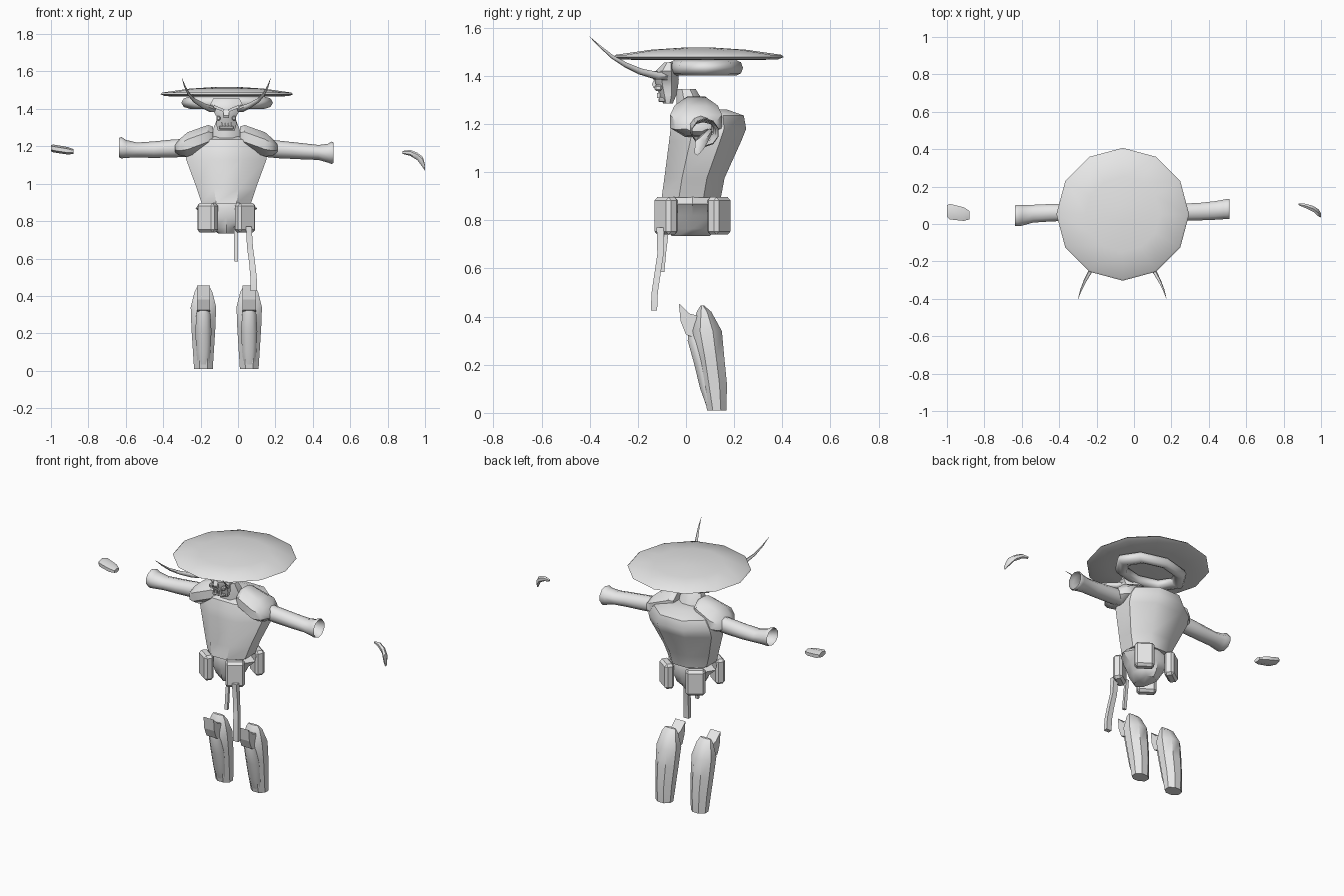
import bpy, bmesh, math
from mathutils import Matrix

C = -0.0625  # x of the body's mirror plane
grey = bpy.data.materials.new("plain grey")
grey.diffuse_color = (0.8, 0.8, 0.8, 1)


def finish(ob, name, angle=40):
    ob.name = name
    ob.data.materials.append(grey)
    bpy.ops.object.select_all(action='DESELECT')
    ob.select_set(True)
    bpy.context.view_layer.objects.active = ob
    if angle:
        bpy.ops.object.shade_smooth_by_angle(angle=math.radians(angle))
    return ob


def from_bmesh(bm, name, angle=40):
    bmesh.ops.recalc_face_normals(bm, faces=bm.faces)
    me = bpy.data.meshes.new(name)
    bm.to_mesh(me)
    bm.free()
    ob = bpy.data.objects.new(name, me)
    bpy.context.collection.objects.link(ob)
    return finish(ob, name, angle)


def loft(name, sections, n=8, axis='z', half=True, caps=(True, True), angle=40, flip=False):
    """Skin rings (position, centre u, centre v, radius u, radius v) along an axis."""
    bm = bmesh.new()
    ph = math.pi / n if half else 0
    k = 1 / math.cos(ph) if n % 4 == 0 else 1
    rings = []
    for t, cu, cv, ru, rv in sections:
        ring = []
        for i in range(n):
            a = 2 * math.pi * i / n + ph
            u, v = cu + ru * k * math.cos(a), cv + rv * k * math.sin(a)
            p = (u, v, t) if axis == 'z' else (t, u, v)
            if flip:
                p = (2 * C - p[0], p[1], p[2])
            ring.append(bm.verts.new(p))
        rings.append(ring)
    for a, b in zip(rings, rings[1:]):
        for i in range(n):
            j = (i + 1) % n
            bm.faces.new((a[i], a[j], b[j], b[i]))
    if caps[0]:
        bm.faces.new(rings[0])
    if caps[1]:
        bm.faces.new(rings[-1])
    return from_bmesh(bm, name, angle)


def box(name, loc, size, rot=0, bevel=0.0, tilt=0):
    bm = bmesh.new()
    m = (Matrix.Translation(loc) @ Matrix.Rotation(rot, 4, 'Z') @ Matrix.Rotation(tilt, 4, 'Y')
         @ Matrix.Diagonal((*size, 1)))
    bmesh.ops.create_cube(bm, size=1, matrix=m)
    if bevel:
        bmesh.ops.bevel(bm, geom=bm.edges[:], offset=bevel, segments=1, affect='EDGES')
    return from_bmesh(bm, name, 0)


def extrude_profile(name, pts, x, hx):
    """Side profile of (y, z) points given a thickness along x."""
    bm = bmesh.new()
    l, r = ([bm.verts.new((x + s * hx, y, z)) for y, z in pts] for s in (-1, 1))
    bm.faces.new(l)
    bm.faces.new(r)
    for i in range(len(pts)):
        j = (i + 1) % len(pts)
        bm.faces.new((l[i], l[j], r[j], r[i]))
    return from_bmesh(bm, name, 0)


# Wide twelve-sided hat with an oval ring beneath
loft("hat", [(z, -0.06, 0.052, r, r) for z, r in
             ((1.465, 0.22), (1.468, 0.33), (1.478, 0.355), (1.487, 0.345),
              (1.508, 0.2), (1.518, 0.05))], n=12, half=False)
bpy.ops.mesh.primitive_torus_add(major_segments=8, minor_segments=8, major_radius=0.2,
                                 minor_radius=0.045, location=(-0.058, 0.08, 1.433))
ring = bpy.context.object
ring.scale = (1, 0.64, 0.72)
finish(ring, "hat_ring", 50)

# Horned mask: skull, brow, nose, jaw and teeth
loft("skull", [(1.285, C, -0.075, 0.045, 0.02), (1.32, C, -0.075, 0.055, 0.035),
               (1.355, C, -0.078, 0.05, 0.045), (1.385, C, -0.08, 0.068, 0.05),
               (1.42, C, -0.08, 0.088, 0.045), (1.455, C, -0.07, 0.07, 0.02)])
extrude_profile("nose", [(-0.12, 1.41), (-0.142, 1.365), (-0.135, 1.35), (-0.1, 1.35)], C, 0.014)
box("jaw", (C, -0.1, 1.3), (0.08, 0.03, 0.018), bevel=0.005)
for s in (-1, 1):
    box("brow", (C + s * 0.04, -0.128, 1.402), (0.06, 0.02, 0.014), tilt=-s * 0.4)
    box("cheek", (C + s * 0.042, -0.115, 1.35), (0.022, 0.03, 0.025), bevel=0.006)
    for d in (0.008, 0.024):
        box("tooth", (C + s * d, -0.115, 1.318), (0.009, 0.012, 0.022))
    # Sweeping horn
    cu = bpy.data.curves.new("horn", 'CURVE')
    cu.dimensions = '3D'
    cu.bevel_depth = 0.02
    cu.bevel_resolution = 1
    cu.use_fill_caps = True
    sp = cu.splines.new('POLY')
    path = ((0.05, -0.07, 1.4, 1.0), (0.085, -0.12, 1.4, 0.9), (0.125, -0.19, 1.418, 0.7),
            (0.17, -0.25, 1.445, 0.55), (0.2, -0.305, 1.478, 0.38),
            (0.222, -0.355, 1.52, 0.22), (0.236, -0.4, 1.562, 0.04))
    sp.points.add(len(path) - 1)
    for p, (x, y, z, r) in zip(sp.points, path):
        p.co = (C + s * x, y, z, 1)
        p.radius = r
    tmp = bpy.data.objects.new("horn_path", cu)
    bpy.context.collection.objects.link(tmp)
    bpy.context.view_layer.update()
    me = bpy.data.meshes.new_from_object(tmp.evaluated_get(bpy.context.evaluated_depsgraph_get()))
    bpy.data.objects.remove(tmp)
    horn = bpy.data.objects.new("horn", me)
    bpy.context.collection.objects.link(horn)
    finish(horn, "horn", 60)

# Neck and tapered torso
loft("neck", [(1.19, C, 0.04, 0.085, 0.07), (1.28, C, 0.02, 0.075, 0.06),
              (1.345, C, 0.0, 0.05, 0.04)])
loft("torso", [(0.895, C, 0.022, 0.132, 0.123), (0.975, C, 0.035, 0.158, 0.125),
               (1.13, C, 0.08, 0.215, 0.15), (1.18, C, 0.093, 0.215, 0.157),
               (1.235, C, 0.093, 0.18, 0.147), (1.26, C, 0.085, 0.11, 0.085)])

# Shoulder pads
for flip in (False, True):
    loft("shoulder_pad", [(-0.135, 0.042, 1.25, 0.07, 0.055), (-0.16, 0.042, 1.25, 0.09, 0.064),
                          (-0.27, 0.042, 1.21, 0.108, 0.065), (-0.31, 0.042, 1.195, 0.085, 0.045),
                          (-0.337, 0.045, 1.188, 0.045, 0.02)], axis='x', flip=flip)

# Sleeves, open at the flared cuffs
loft("left_sleeve", [(-0.22, 0.06, 1.195, 0.045, 0.048), (-0.35, 0.062, 1.188, 0.047, 0.048),
                     (-0.45, 0.06, 1.182, 0.049, 0.044), (-0.54, 0.055, 1.18, 0.05, 0.04),
                     (-0.6, 0.046, 1.186, 0.058, 0.048), (-0.622, 0.045, 1.192, 0.06, 0.057),
                     (-0.635, 0.045, 1.193, 0.058, 0.052)],
     n=10, axis='x', caps=(True, False), angle=60)
loft("right_sleeve", [(0.1, 0.06, 1.195, 0.045, 0.048), (0.22, 0.062, 1.183, 0.048, 0.047),
                      (0.35, 0.066, 1.173, 0.049, 0.043), (0.43, 0.072, 1.167, 0.052, 0.04),
                      (0.48, 0.078, 1.163, 0.055, 0.05), (0.5, 0.08, 1.165, 0.057, 0.06),
                      (0.51, 0.08, 1.165, 0.055, 0.055)],
     n=10, axis='x', caps=(True, False), angle=60)

# Detached hand plates
loft("left_hand", [(-1.0, 0.07, 1.19, 0.035, 0.017), (-0.985, 0.066, 1.188, 0.048, 0.021),
                   (-0.91, 0.053, 1.176, 0.042, 0.02), (-0.88, 0.047, 1.172, 0.026, 0.013)],
     n=6, axis='x')
loft("right_hand", [(0.88, 0.105, 1.167, 0.005, 0.008), (0.92, 0.096, 1.165, 0.014, 0.016),
                    (0.96, 0.08, 1.145, 0.018, 0.02), (0.988, 0.058, 1.115, 0.022, 0.028),
                    (1.0, 0.046, 1.085, 0.012, 0.016)], n=6, axis='x')

# Pelvis with four belt pouches on the diagonals
loft("pelvis", [(0.735, C, 0.02, 0.045, 0.08), (0.765, C, 0.025, 0.085, 0.1),
                (0.82, C, 0.027, 0.115, 0.11), (0.868, C, 0.027, 0.165, 0.115),
                (0.9, C, 0.027, 0.13, 0.11)], half=False)
for sx in (-1, 1):
    for sy in (-1, 1):
        box("belt_pouch", (C + sx * 0.1, 0.027 + sy * 0.11, 0.818), (0.112, 0.058, 0.156),
            rot=-sx * sy * math.radians(35), bevel=0.014)

# Hanging straps
loft("long_strap", [(0.425, 0.085, -0.133, 0.018, 0.013), (0.5, 0.083, -0.13, 0.017, 0.013),
                    (0.58, 0.075, -0.118, 0.016, 0.013), (0.66, 0.064, -0.106, 0.016, 0.013),
                    (0.77, 0.058, -0.106, 0.015, 0.016)], n=4)
loft("short_strap", [(0.585, -0.01, -0.098, 0.01, 0.008), (0.67, -0.011, -0.09, 0.01, 0.008),
                     (0.77, -0.011, -0.078, 0.01, 0.008)], n=4)

# Lower legs: wide calf shell, rounded shin and raised knee guard
for x in (-0.185, 0.06):
    loft("calf_shell", [(0.01, x, 0.128, 0.05, 0.04), (0.12, x, 0.117, 0.057, 0.053),
                        (0.23, x, 0.102, 0.064, 0.057), (0.34, x, 0.085, 0.068, 0.064),
                        (0.42, x, 0.075, 0.048, 0.03), (0.445, x, 0.068, 0.035, 0.008)])
    loft("shin", [(0.03, x, 0.1, 0.03, 0.016), (0.1, x, 0.085, 0.038, 0.026),
                  (0.21, x, 0.07, 0.043, 0.038), (0.3, x, 0.045, 0.038, 0.038),
                  (0.34, x, 0.035, 0.03, 0.025)], angle=60)
    extrude_profile("knee_guard", [(-0.03, 0.455), (0.015, 0.412), (0.045, 0.405), (0.04, 0.31),
                                   (0.0, 0.325), (-0.022, 0.38)], x, 0.035)
